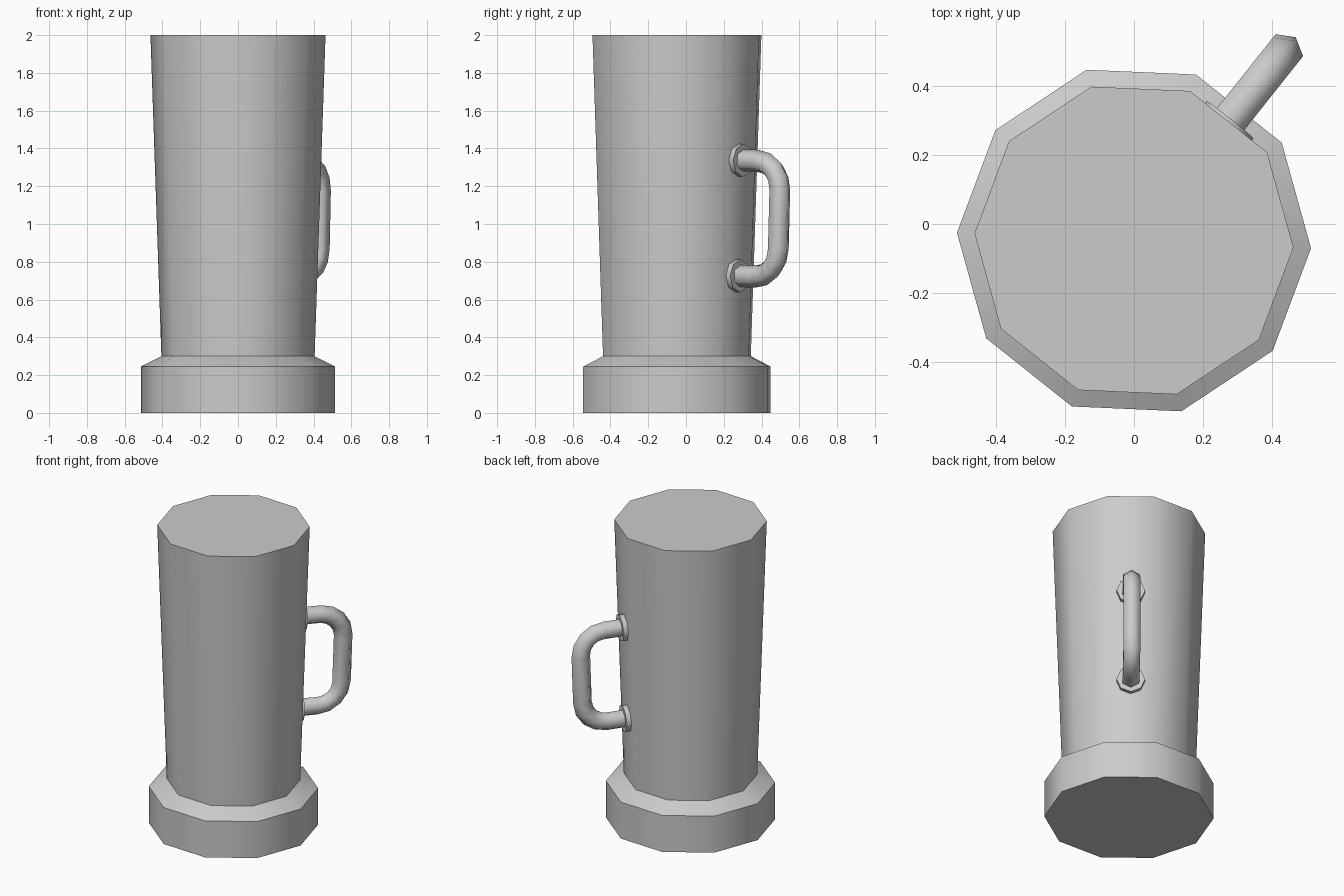
import bpy, bmesh
from math import sin, cos, pi, radians
from mathutils import Vector

if "Cube" in bpy.data.objects:
    bpy.data.objects.remove(bpy.data.objects["Cube"])

CENTRE = Vector((0, -0.048, 0))
SIDES, TURN = 10, radians(-2.5)


def loft(name, rings, smooth_angle):
    """Skin a list of equal-sized point rings and cap both ends."""
    bm = bmesh.new()
    loops = [[bm.verts.new(p) for p in ring] for ring in rings]
    n = len(loops[0])
    for a, b in zip(loops, loops[1:]):
        for i in range(n):
            j = (i + 1) % n
            bm.faces.new((a[i], a[j], b[j], b[i]))
    bm.faces.new(loops[0])
    bm.faces.new(loops[-1])
    bmesh.ops.recalc_face_normals(bm, faces=bm.faces)
    mesh = bpy.data.meshes.new(name)
    bm.to_mesh(mesh)
    bm.free()
    ob = bpy.data.objects.new(name, mesh)
    bpy.context.collection.objects.link(ob)
    bpy.ops.object.select_all(action='DESELECT')
    ob.select_set(True)
    bpy.context.view_layer.objects.active = ob
    bpy.ops.object.shade_smooth_by_angle(angle=radians(smooth_angle))
    return ob


def ring(centre, x, y, r, n, turn=0):
    return [centre + r * (cos(turn + 2 * pi * i / n) * x + sin(turn + 2 * pi * i / n) * y)
            for i in range(n)]


# Ten-sided body with a wide chamfered foot
X, Y, Z = Vector((1, 0, 0)), Vector((0, 1, 0)), Vector((0, 0, 1))
profile = [(0.515, 0), (0.515, 0.245), (0.406, 0.3), (0.464, 2.0)]
loft("body", [ring(CENTRE + z * Z, X, Y, r, SIDES, TURN) for r, z in profile], 45)

# Handle frame: out from the back right face, and up along its slope
face_angle = TURN + 1.5 * 2 * pi / SIDES
radial = Vector((cos(face_angle), sin(face_angle), 0))
slope = 0.058 * cos(pi / SIDES) / 1.7
up = (Z + slope * radial).normalized()
out = (radial - slope * Z).normalized()
side = up.cross(out)
origin = CENTRE + 1.032 * Z + 0.409 * radial

# Handle path: two arms joined by rounded corners
REACH, HALF, BEND, STEPS = 0.282, 0.306, 0.15, 4
upper = [(-0.01, HALF, 0)]
for i in range(STEPS + 1):
    a = pi / 2 * i / STEPS
    upper.append((REACH - BEND + BEND * sin(a), HALF - BEND + BEND * cos(a), a))
path = upper + [(u, -v, pi - a) for u, v, a in reversed(upper)]
loft("handle", [ring(origin + u * out + v * up, sin(a) * out + cos(a) * up, side, 0.059, 6)
                for u, v, a in path], 75)

# Mounting collars where the handle meets the body
for name, v in (("upper_collar", HALF), ("lower_collar", -HALF)):
    loft(name, [ring(origin + u * out + v * up, up, side, 0.087, 8)
                for u in (-0.01, 0.03)], 50)
